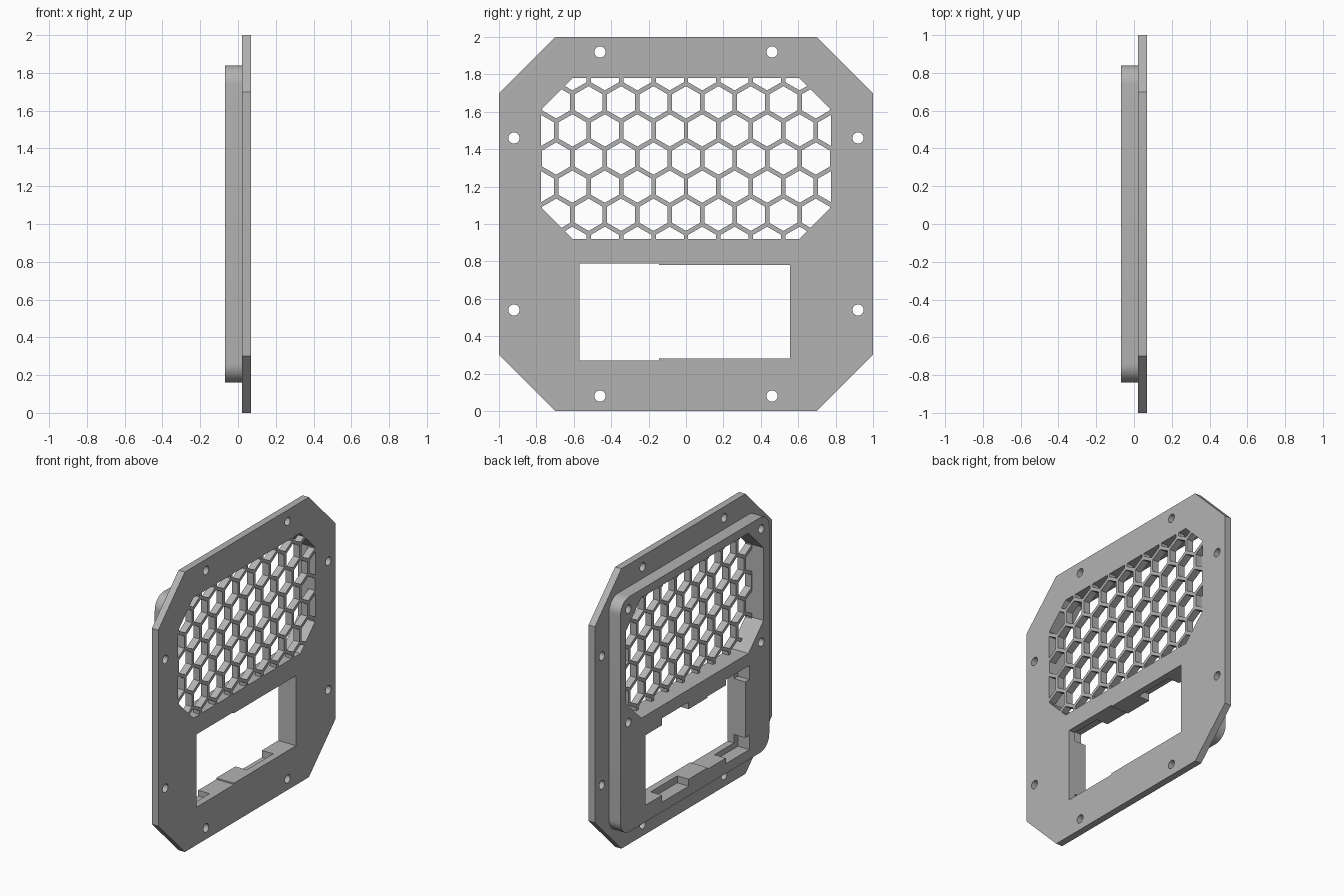
import bpy, bmesh, math

if "Cube" in bpy.data.objects:
    bpy.data.objects.remove(bpy.data.objects["Cube"])

grey = bpy.data.materials.new("plain grey")
grey.use_nodes = True
colour = (0.45, 0.45, 0.45, 1)
grey.diffuse_color = colour
grey.node_tree.nodes["Principled BSDF"].inputs["Base Color"].default_value = colour

BACK, SEAM, FRONT = -0.07, 0.02, 0.07   # depth layers along x


def prisms(name, outlines, x0, x1):
    """Extrude one or more (y, z) outlines along x into one object."""
    bm = bmesh.new()
    for pts in outlines:
        face = bm.faces.new([bm.verts.new((x0, y, z)) for y, z in pts])
        ext = bmesh.ops.extrude_face_region(bm, geom=[face])
        for v in ext["geom"]:
            if isinstance(v, bmesh.types.BMVert):
                v.co.x = x1
    bmesh.ops.recalc_face_normals(bm, faces=bm.faces)
    mesh = bpy.data.meshes.new(name)
    bm.to_mesh(mesh)
    bm.free()
    mesh.materials.append(grey)
    obj = bpy.data.objects.new(name, mesh)
    bpy.context.collection.objects.link(obj)
    return obj


def combine(obj, cutter, operation="DIFFERENCE"):
    """Apply a boolean and discard the cutter."""
    mod = obj.modifiers.new("cut", "BOOLEAN")
    mod.object, mod.operation, mod.solver = cutter, operation, "EXACT"
    bpy.context.view_layer.objects.active = obj
    bpy.ops.object.modifier_apply(modifier=mod.name)
    bpy.data.objects.remove(cutter)


def rect(y0, y1, z0, z1):
    return [(y0, z0), (y1, z0), (y1, z1), (y0, z1)]


def ngon(y, z, r, n, start=0.0):
    return [(y + r * math.cos(start + math.tau * i / n),
             z + r * math.sin(start + math.tau * i / n)) for i in range(n)]


def chamfered(hy, hz, cz, c):
    quarter = [(hy, hz - c), (hy - c, hz)]
    pts = quarter + [(-y, z) for y, z in reversed(quarter)]
    pts += [(-y, -z) for y, z in pts]
    return [(y, z + cz) for y, z in pts]


def rounded(h, cz, r, steps=10):
    pts = []
    for q, (sy, sz) in enumerate([(1, 1), (-1, 1), (-1, -1), (1, -1)]):
        for i in range(steps + 1):
            a = (q + i / steps) * math.pi / 2
            pts.append((sy * (h - r) + r * math.cos(a), cz + sz * (h - r) + r * math.sin(a)))
    return pts


# Main parts: chamfered cover plate and rounded raised body behind it
plate = prisms("cover_plate", [chamfered(1, 1, 1, 0.3)], SEAM, FRONT)
body = prisms("raised_body", [rounded(0.84, 1, 0.1)], BACK, SEAM)

# Honeycomb vent: hexagonal cells trimmed to a chamfered opening
VENT_Z, PITCH, BAR = 1.35, 0.1735, 0.024
vent = chamfered(0.775, 0.43, VENT_Z, 0.17)
cells = []
for row in range(-3, 4):
    for col in range(-6, 7):
        y = (col + 0.5 * (row % 2)) * PITCH
        z = VENT_Z + row * PITCH * math.sqrt(3) / 2
        cells.append(ngon(y, z, (PITCH - BAR) / math.sqrt(3), 6, math.pi / 6))
cutter = prisms("vent_cells", cells, SEAM - 0.05, FRONT + 0.05)
combine(cutter, prisms("vent_limit", [vent], SEAM - 0.04, FRONT + 0.04), "INTERSECT")
combine(plate, cutter)
combine(body, prisms("vent_pocket", [vent], BACK - 0.05, SEAM + 0.05))

# Display window through both parts, slightly taller on one side
for part in (plate, body):
    for opening in (rect(-0.57, 0.555, 0.28, 0.78), rect(-0.57, -0.145, 0.27, 0.79)):
        combine(part, prisms("window", [opening], -0.2, 0.2))

# Clip notches above and below the window, in the body only
for y0, y1, depth in ((0.07, 0.37, 0.05), (-0.615, -0.35, 0.05)):
    slots = [rect(y0, y1, 0.28 - depth, 0.33), rect(y0, y1, 0.73, 0.78 + depth)]
    combine(body, prisms("notches", slots, BACK - 0.05, SEAM + 0.05))

# Mounting holes through the plate border
holes = [ngon(sy * a, 1 + sz * b, 0.03, 24)
         for a, b in ((0.92, 0.46), (0.46, 0.92)) for sy in (-1, 1) for sz in (-1, 1)]
combine(plate, prisms("mount_holes", holes, -0.2, 0.2))

# Blind screw holes in the body around the vent
holes = [ngon(sy * 0.75, VENT_Z + sz * 0.405, 0.03, 24) for sy in (-1, 1) for sz in (-1, 1)]
combine(body, prisms("screw_holes", holes, BACK - 0.05, SEAM + 0.05))

# Smooth the curved walls and keep the edges crisp
for part in (plate, body):
    bpy.ops.object.select_all(action="DESELECT")
    part.select_set(True)
    bpy.context.view_layer.objects.active = part
    bpy.ops.object.shade_smooth_by_angle(angle=math.radians(30))
